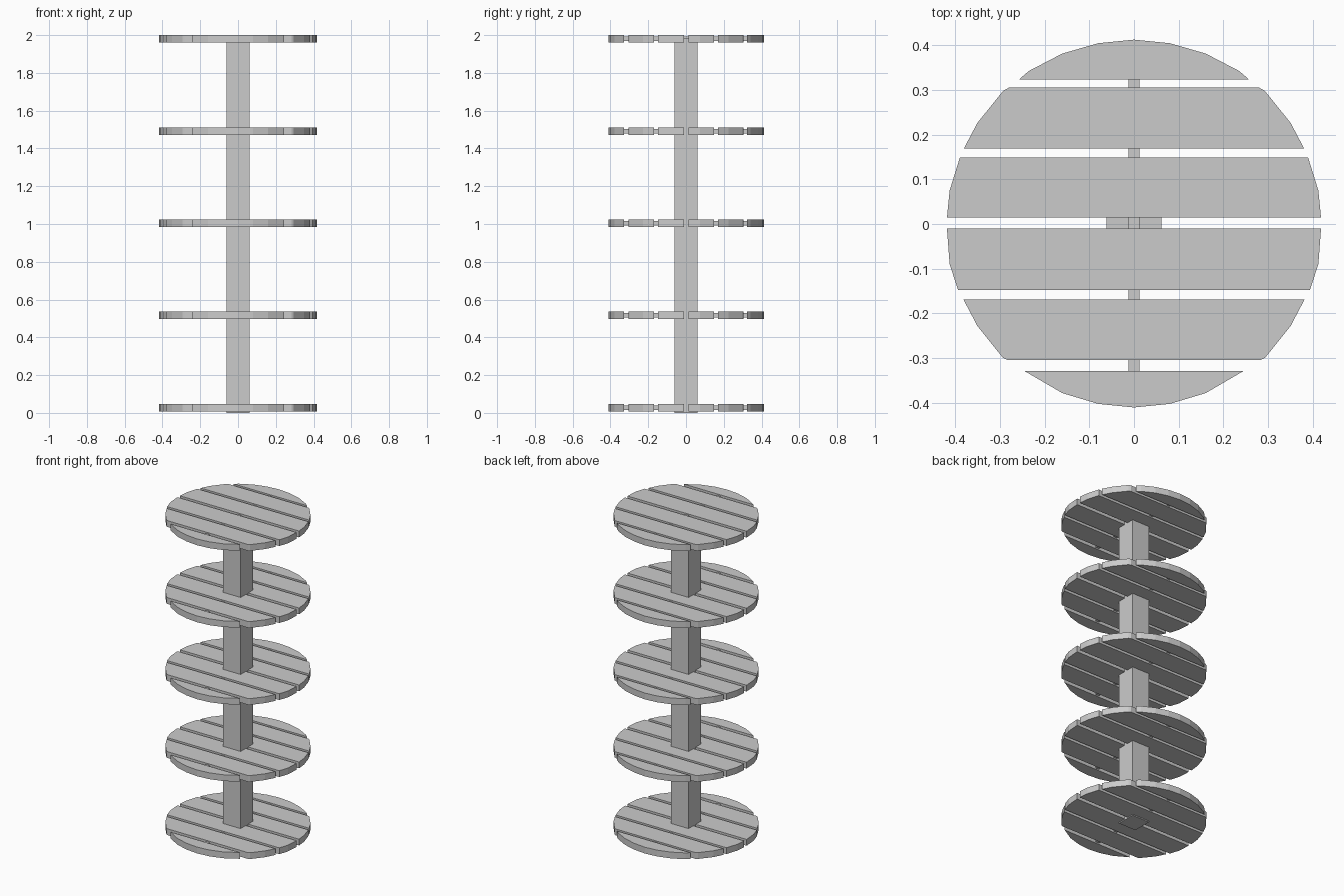
import bpy
import bmesh

if "Cube" in bpy.data.objects:
    bpy.data.objects.remove(bpy.data.objects["Cube"])

THICK = 0.04
SHELF_Z = [0.027, 0.516, 1.004, 1.492, 1.98]

# Right-hand half outline (x, y) of each plank; mirrored across x = 0
PLANKS = [
    [(0.257, 0.323), (0.235, 0.342), (0.16, 0.381), (0.08, 0.404), (0, 0.412)],
    [(0.38, 0.169), (0.35, 0.226), (0.292, 0.298), (0.279, 0.305)],
    [(0.418, 0.014), (0.412, 0.075), (0.389, 0.149)],
    [(0.393, -0.148), (0.412, -0.09), (0.418, -0.01)],
    [(0.283, -0.304), (0.293, -0.299), (0.35, -0.228), (0.381, -0.169)],
    [(0, -0.41), (0.08, -0.402), (0.16, -0.378), (0.244, -0.329)],
]


def prism(name, outline, z0, z1):
    bm = bmesh.new()
    face = bm.faces.new([bm.verts.new((x, y, z0)) for x, y in outline])
    ext = bmesh.ops.extrude_face_region(bm, geom=[face])
    top = [v for v in ext["geom"] if isinstance(v, bmesh.types.BMVert)]
    bmesh.ops.translate(bm, verts=top, vec=(0, 0, z1 - z0))
    bmesh.ops.recalc_face_normals(bm, faces=bm.faces)
    mesh = bpy.data.meshes.new(name)
    bm.to_mesh(mesh)
    bm.free()
    obj = bpy.data.objects.new(name, mesh)
    bpy.context.collection.objects.link(obj)
    return obj


def rect(hx, hy):
    return [(-hx, -hy), (hx, -hy), (hx, hy), (-hx, hy)]


# Central post
prism("center_post", rect(0.061, 0.061), 0.0, 1.985)

# Five round slatted shelves, each held together by a thin crossbar
for i, z in enumerate(SHELF_Z, 1):
    for j, half in enumerate(PLANKS, 1):
        mirrored = [(-x, y) for x, y in reversed(half) if x > 0]
        prism(f"shelf_{i}_plank_{j}", half + mirrored, z - THICK / 2, z + THICK / 2)
    prism(f"shelf_{i}_crossbar", rect(0.0125, 0.38), z - 0.012, z + 0.012)
